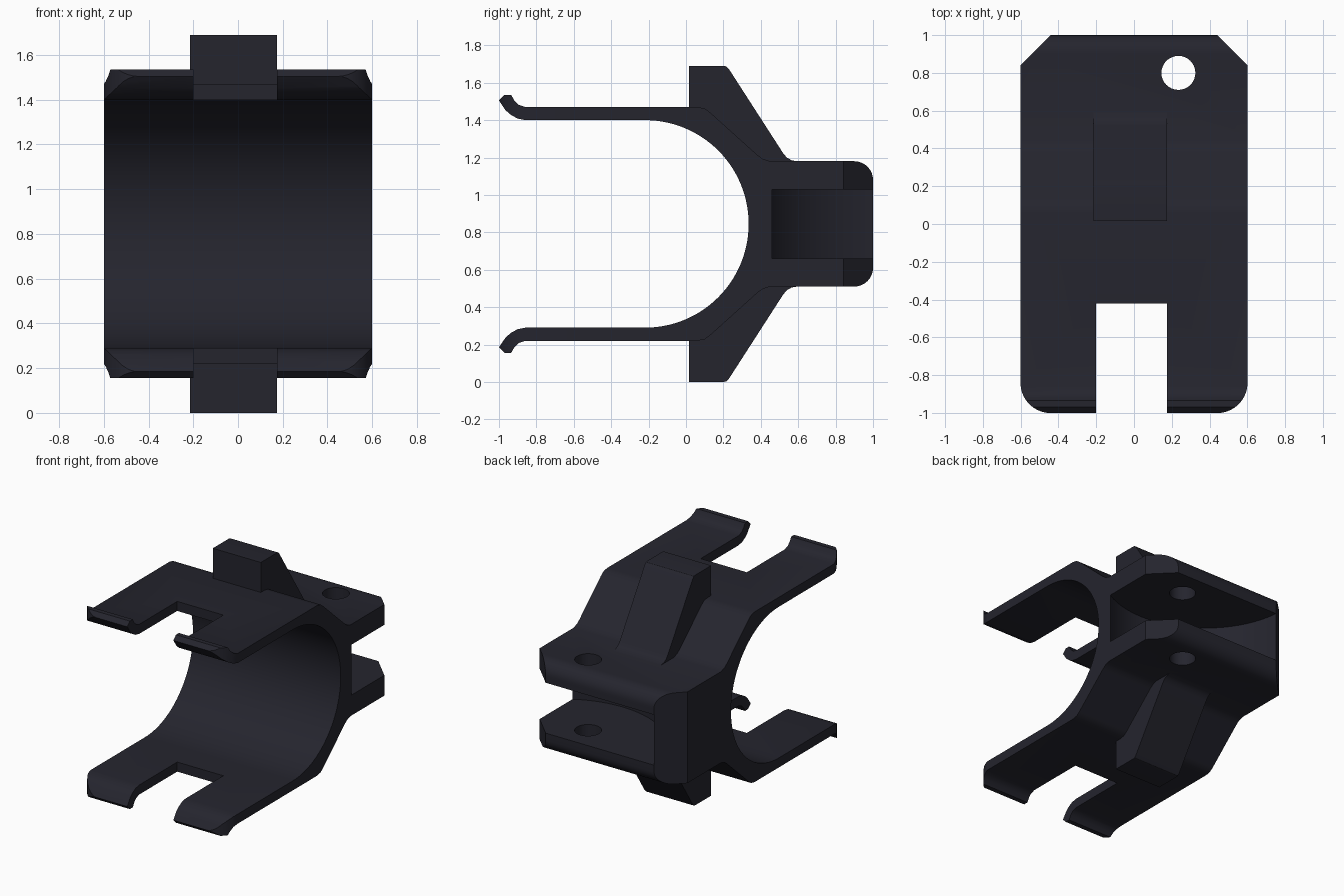
import bpy, bmesh, math
from mathutils import Vector

if "Cube" in bpy.data.objects:
    bpy.data.objects.remove(bpy.data.objects["Cube"])

MID = 0.845  # height of the symmetry plane

mat = bpy.data.materials.new("dark slate plastic")
mat.diffuse_color = (0.018, 0.018, 0.027, 1)
mat.use_nodes = True
mat.node_tree.nodes["Principled BSDF"].inputs["Base Color"].default_value = mat.diffuse_color


def arc(cx, cy, r, a0, a1, n):
    """Points on an arc, angles in degrees."""
    return [(cx + r * math.cos(math.radians(a0 + (a1 - a0) * i / n)),
             cy + r * math.sin(math.radians(a0 + (a1 - a0) * i / n))) for i in range(n + 1)]


def prism(name, pts, lo, hi, axis):
    """Extrude a 2D outline: axis 'x' takes (y, z) points, axis 'z' takes (x, y)."""
    bm = bmesh.new()
    place = (lambda p, h: (h, p[0], p[1])) if axis == 'x' else (lambda p, h: (p[0], p[1], h))
    face = bm.faces.new([bm.verts.new(place(p, lo)) for p in pts])
    ext = bmesh.ops.extrude_face_region(bm, geom=[face])
    move = Vector(place((0, 0), hi - lo))
    bmesh.ops.translate(bm, vec=move, verts=[g for g in ext["geom"] if isinstance(g, bmesh.types.BMVert)])
    bmesh.ops.recalc_face_normals(bm, faces=bm.faces)
    me = bpy.data.meshes.new(name)
    bm.to_mesh(me)
    bm.free()
    ob = bpy.data.objects.new(name, me)
    bpy.context.collection.objects.link(ob)
    me.materials.append(mat)
    return ob


def select(ob):
    bpy.ops.object.select_all(action='DESELECT')
    ob.select_set(True)
    bpy.context.view_layer.objects.active = ob


def boolean(ob, cutter, op):
    m = ob.modifiers.new("cut", 'BOOLEAN')
    m.operation, m.object, m.solver = op, cutter, 'EXACT'
    select(ob)
    bpy.ops.object.modifier_apply(modifier=m.name)
    bpy.data.objects.remove(cutter)


def flip(pts):
    return [(y, 2 * MID - z) for y, z in reversed(pts)]


# Clip body: upper half of the side profile, mirrored about the middle
upper = arc(-0.22, MID, 0.555, 0, 90, 28)                      # bore
upper += [(-0.86, 1.40), (-0.90, 1.408), (-0.935, 1.427), (-0.965, 1.453), (-1.0, 1.505),
          (-0.97, 1.535), (-0.935, 1.535), (-0.918, 1.505), (-0.895, 1.482), (-0.86, 1.47)]  # lip
upper += [(0.06, 1.47), (0.10, 1.462), (0.13, 1.44), (0.38, 1.215), (0.41, 1.193), (0.45, 1.18)]
upper += arc(0.9, 1.08, 0.1, 90, 0, 8)                         # rounded back edge
body = prism("clip_body", upper + flip(upper)[:-1], -0.6, 0.6, 'x')

# Plan outline: chamfered back corners, rounded lip corners
plan = [(0.6, 0.84), (0.44, 1.02), (-0.44, 1.02), (-0.6, 0.84)]
plan = [(0.6, 0.845), (0.44, 1.0), (0.44, 1.05), (-0.44, 1.05), (-0.44, 1.0), (-0.6, 0.845)]
plan = [(0.601, 0.84), (0.42, 1.02), (-0.42, 1.02), (-0.601, 0.84)]
plan += arc(-0.441, -0.841, 0.16, 180, 270, 10) + arc(0.441, -0.841, 0.16, 270, 360, 10)
boolean(body, prism("plan_cutter", plan, -0.5, 2.2, 'z'), 'INTERSECT')

# Notch between the arm fingers
notch = [(-0.2, -1.2), (0.175, -1.2), (0.175, -0.42), (-0.2, -0.42)]
boolean(body, prism("notch_cutter", notch, -0.5, 2.2, 'z'), 'DIFFERENCE')

# Curved hinge pocket and pin hole
pocket = arc(0.255, 1.067, 0.698, 0, 360, 72)[:-1]
boolean(body, prism("pocket_cutter", pocket, 0.66, 1.03, 'z'), 'DIFFERENCE')
hole = arc(0.235, 0.80, 0.09, 0, 360, 32)[:-1]
boolean(body, prism("hole_cutter", hole, 0.3, 1.4, 'z'), 'DIFFERENCE')

# Ribs above and below
rib = [(0.015, 1.44), (0.015, 1.69), (0.20, 1.69), (0.215, 1.687), (0.23, 1.672), (0.52, 1.222),
       (0.54, 1.199), (0.565, 1.185), (0.60, 1.179), (0.50, 1.12), (0.40, 1.16), (0.10, 1.43)]
parts = [body,
         prism("upper_rib", rib, -0.215, 0.175, 'x'),
         prism("lower_rib", flip(rib), -0.215, 0.175, 'x')]

for ob in parts:
    select(ob)
    bpy.ops.object.shade_smooth_by_angle(angle=math.radians(30))
